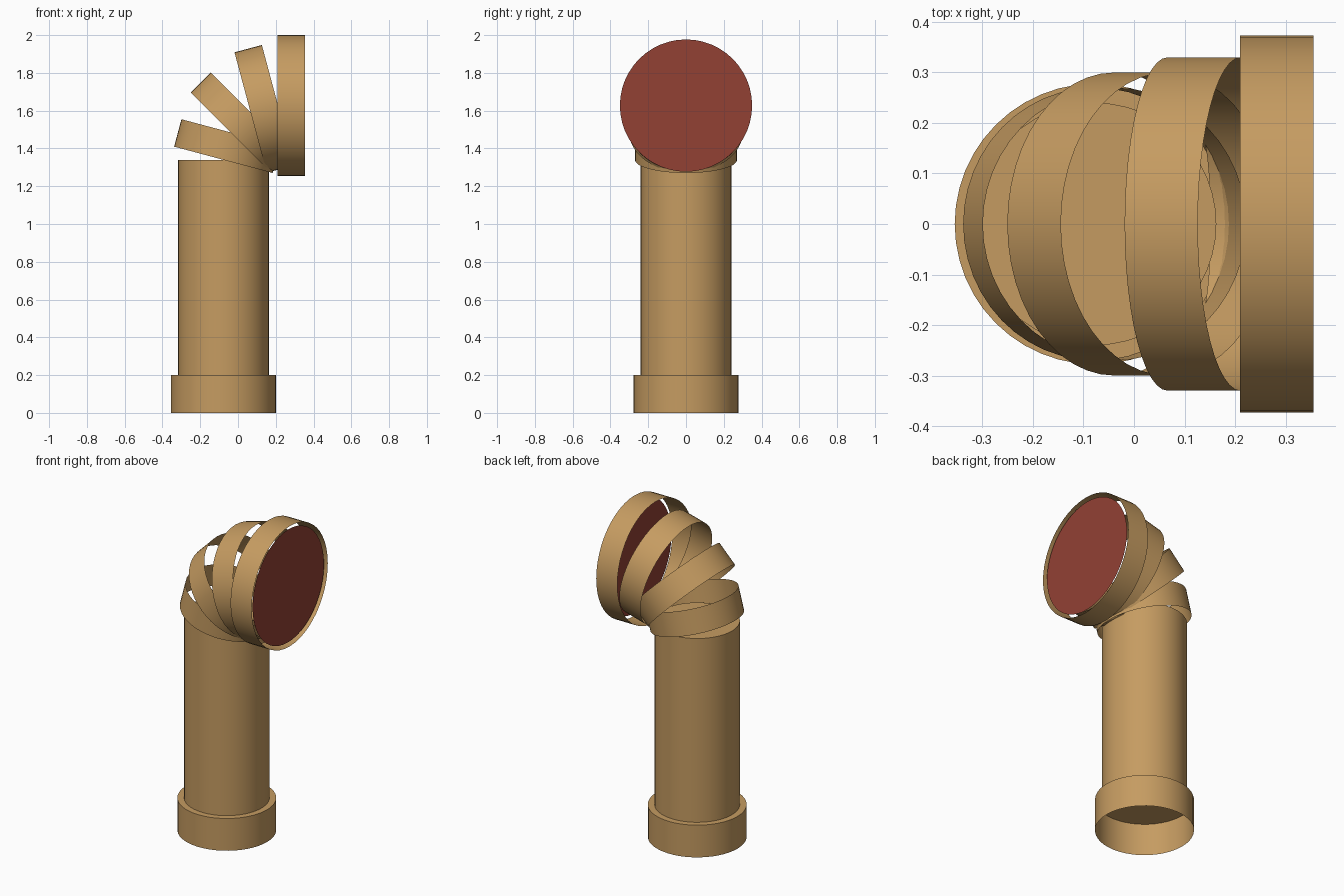
import bpy, bmesh, math
from mathutils import Matrix, Vector

if "Cube" in bpy.data.objects:
    bpy.data.objects.remove(bpy.data.objects["Cube"])

SIDES = 48


def material(name, rgb):
    m = bpy.data.materials.new(name)
    m.diffuse_color = (*rgb, 1)
    m.use_nodes = True
    m.node_tree.nodes["Principled BSDF"].inputs["Base Color"].default_value = m.diffuse_color
    return m


TAN = material("tan_paint", (0.56, 0.33, 0.12))
RED = material("dark_red", (0.29, 0.052, 0.034))


def finish(bm, name, mat, matrix):
    mesh = bpy.data.meshes.new(name)
    bm.to_mesh(mesh)
    bm.free()
    obj = bpy.data.objects.new(name, mesh)
    bpy.context.collection.objects.link(obj)
    obj.matrix_world = matrix
    mesh.materials.append(mat)
    bpy.ops.object.select_all(action='DESELECT')
    obj.select_set(True)
    bpy.context.view_layer.objects.active = obj
    bpy.ops.object.shade_smooth_by_angle(angle=math.radians(35))
    return obj


def band(name, radius, height, center, tilt=0, caps=""):
    """Thin-walled cylinder, leaning toward +x by tilt degrees; caps: 'top'."""
    bm = bmesh.new()
    bmesh.ops.create_cone(bm, cap_ends=True, segments=SIDES, radius1=radius,
                          radius2=radius, depth=height)
    bm.normal_update()
    drop = [f for f in bm.faces if abs(f.normal.z) > 0.9
            and not (f.normal.z > 0 and "top" in caps)]
    bmesh.ops.delete(bm, geom=drop, context='FACES_ONLY')
    m = Matrix.Translation(Vector(center)) @ Matrix.Rotation(math.radians(tilt), 4, 'Y')
    return finish(bm, name, TAN, m)


# Upright pipe standing on a wider foot collar
PIPE_X = -0.077
band("foot_collar", 0.278, 0.20, (PIPE_X, 0, 0.10), caps="top")
band("upright_pipe", 0.24, 1.14, (PIPE_X, 0, 0.77), caps="top")

# Fanned elbow bands, widening along the bend
PIVOT_X, PIVOT_Z, BEND = 0.2115, 1.34, 0.279
for i, tilt in enumerate((15, 45, 75)):
    a = math.radians(tilt)
    band(f"elbow_band_{i + 1}", 0.27 + 0.03 * i, 0.15,
         (PIVOT_X - BEND * math.cos(a), 0, PIVOT_Z + BEND * math.sin(a)), tilt)

# Mouth ring, facing +x
MOUTH_Z = 1.627
band("mouth_ring", 0.373, 0.145, (0.2825, 0, MOUTH_Z), 90)

# Red disc just inside the mouth
bm = bmesh.new()
bmesh.ops.create_circle(bm, cap_ends=True, segments=SIDES, radius=0.35)
finish(bm, "mouth_disc", RED,
       Matrix.Translation((0.345, 0, MOUTH_Z)) @ Matrix.Rotation(math.pi / 2, 4, 'Y'))
